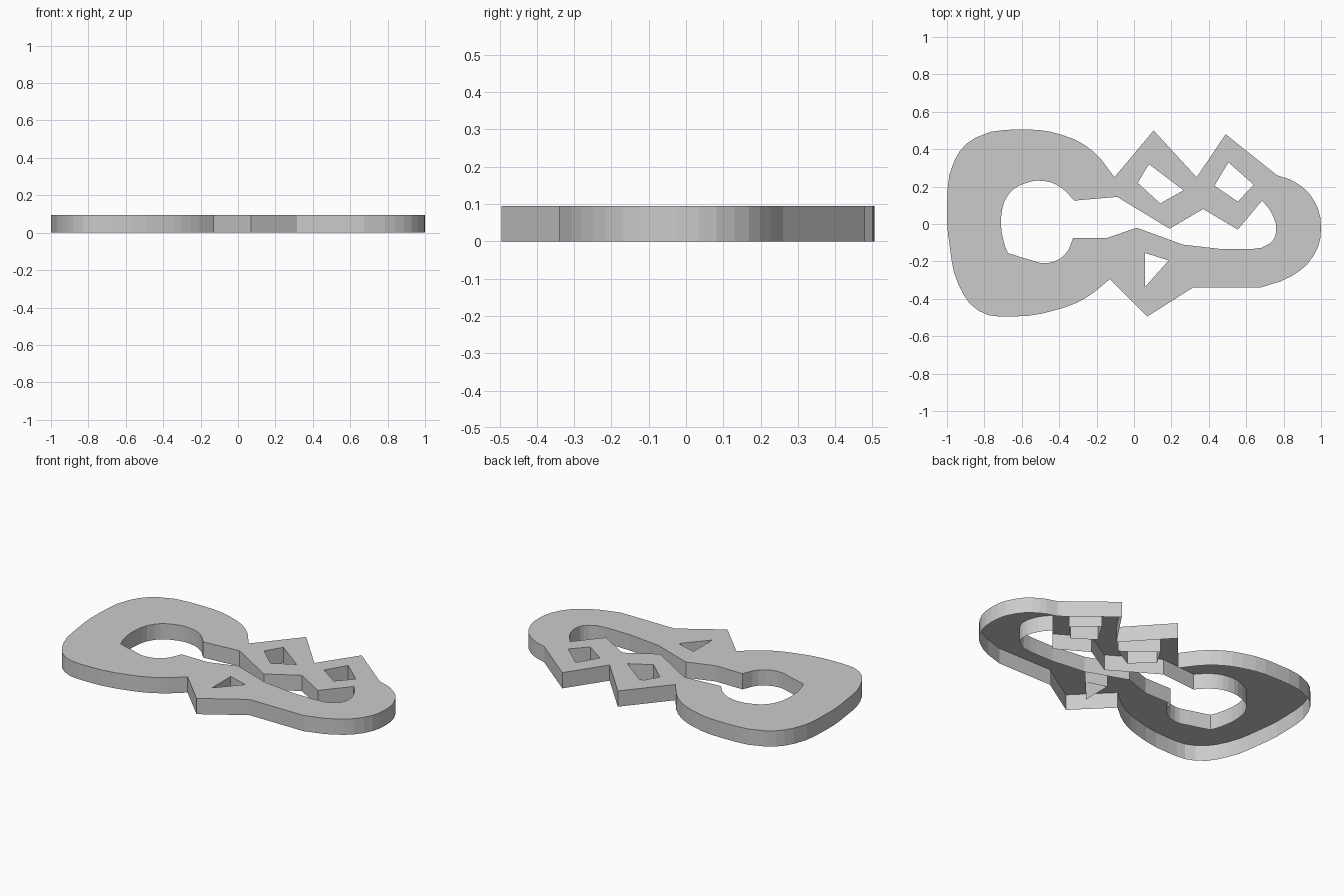
import bpy
import bmesh

THICKNESS = 0.095

cube = bpy.data.objects.get("Cube")
if cube:
    bpy.data.objects.remove(cube, do_unlink=True)


def corners(*points):
    """Sharp points joined by straight edges."""
    return [(x, y, 'VECTOR') for x, y in points]


def bend(*points):
    """Points on a smooth rounded stretch."""
    return [(x, y, 'AUTO') for x, y in points]


def add_loop(curve, loop):
    """Add one closed outline to the flat curve."""
    spline = curve.splines.new('BEZIER')
    spline.bezier_points.add(len(loop) - 1)
    for point, (x, y, handle) in zip(spline.bezier_points, loop):
        point.co = (x, y, 0)
        point.handle_left_type = point.handle_right_type = handle
    spline.use_cyclic_u = True
    spline.resolution_u = 3


# Outer edge: two peaks behind, rounded tip, front peak, large rounded end
outer_edge = (
    corners((-.105, .25), (.105, .5), (.335, .25), (.49, .48), (.765, .26))
    + bend((.86, .225), (.96, .13), (1, -.02), (.96, -.17), (.84, -.28))
    + corners((.675, -.34), (.315, -.34), (.07, -.495), (-.13, -.295))
    + bend((-.25, -.39), (-.4, -.455), (-.66, -.495), (-.83, -.465),
           (-.94, -.32), (-.985, -.12), (-1, .1), (-.96, .34),
           (-.85, .46), (-.59, .505), (-.38, .475), (-.22, .39))
)

# Keyhole-like opening through the middle
main_opening = (
    corners((-.32, .125), (-.09, .145), (.19, -.025), (.37, .08),
            (.555, -.03), (.685, .125))
    + bend((.735, .06), (.76, -.04), (.725, -.105), (.585, -.135))
    + corners((.26, -.11), (.015, -.02), (-.145, -.075), (-.325, -.075))
    + bend((-.37, -.165), (-.47, -.21), (-.56, -.19))
    + corners((-.675, -.155))
    + bend((-.695, -.1), (-.71, .04), (-.67, .16), (-.59, .215),
           (-.48, .23), (-.39, .195))
)

# Small windows inside the three peaks
left_window = corners((.505, .33), (.64, .21), (.555, .12), (.43, .205))
middle_window = corners((.08, .32), (.265, .18), (.14, .11), (.02, .22))
front_window = corners((.06, -.155), (.185, -.195), (.06, -.335))

# Fill the outlines and raise them into a plate
curve = bpy.data.curves.new("plate_outline", 'CURVE')
curve.dimensions = '2D'
curve.fill_mode = 'BOTH'
curve.extrude = THICKNESS / 2
for loop in (outer_edge, main_opening, left_window, middle_window, front_window):
    add_loop(curve, loop)

outline = bpy.data.objects.new("plate_outline", curve)
bpy.context.collection.objects.link(outline)
depsgraph = bpy.context.evaluated_depsgraph_get()
mesh = bpy.data.meshes.new_from_object(outline.evaluated_get(depsgraph))
bpy.data.objects.remove(outline, do_unlink=True)
bpy.data.curves.remove(curve)

# Weld the walls to the top and leave the underside open like a shell
bm = bmesh.new()
bm.from_mesh(mesh)
bmesh.ops.translate(bm, verts=bm.verts, vec=(0, 0, THICKNESS / 2))
bmesh.ops.remove_doubles(bm, verts=bm.verts, dist=0.0005)
bmesh.ops.recalc_face_normals(bm, faces=bm.faces)
underside = [f for f in bm.faces if all(v.co.z < 0.001 for v in f.verts)]
bmesh.ops.delete(bm, geom=underside, context='FACES')
for face in bm.faces:
    face.smooth = False
    face.material_index = 0
bm.to_mesh(mesh)
bm.free()

# Plain grey finish
grey = bpy.data.materials.new("light_grey")
grey.use_nodes = True
colour = (0.6, 0.6, 0.6, 1)
grey.diffuse_color = colour
grey.node_tree.nodes["Principled BSDF"].inputs["Base Color"].default_value = colour
mesh.materials.clear()
mesh.materials.append(grey)

plate = bpy.data.objects.new("looped_plate", mesh)
bpy.context.collection.objects.link(plate)
